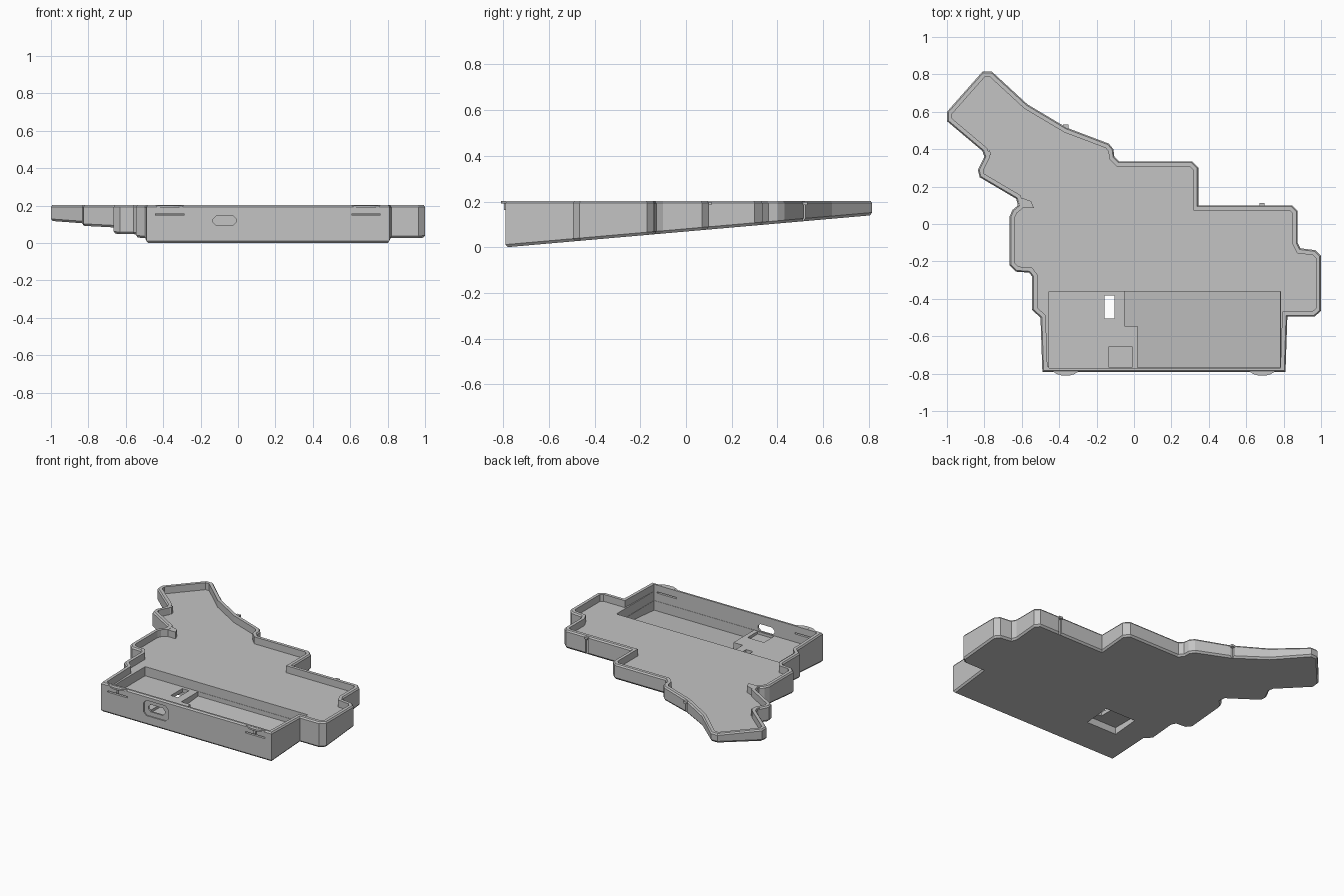
import bpy, bmesh
from mathutils import Vector

cube = bpy.data.objects.get("Cube")
if cube:
    bpy.data.objects.remove(cube, do_unlink=True)

grey = bpy.data.materials.new("mid_grey")
grey.use_nodes = True
grey.diffuse_color = (0.55, 0.55, 0.55, 1)
grey.node_tree.nodes["Principled BSDF"].inputs["Base Color"].default_value = (0.55, 0.55, 0.55, 1)

RIM = 0.203


def underside(y):
    return (y + 0.79) * 0.0875


def inset(points, d):
    """Move every edge of a counter-clockwise outline inwards by d."""
    result = []
    for i, p in enumerate(points):
        p = Vector(p)
        a = (p - Vector(points[i - 1])).normalized()
        b = (Vector(points[(i + 1) % len(points)]) - p).normalized()
        na, nb = Vector((-a.y, a.x)), Vector((-b.y, b.x))
        result.append(p + (na + nb) * d / (1 + na.dot(nb)))
    return result


def loft(name, rings):
    """Closed solid from stacked rings of 3D points, faces turned outwards."""
    bm = bmesh.new()
    loops = [[bm.verts.new(p) for p in ring] for ring in rings]
    bm.faces.new(loops[0][::-1])
    bm.faces.new(loops[-1])
    for low, high in zip(loops, loops[1:]):
        for i in range(len(low)):
            j = (i + 1) % len(low)
            bm.faces.new((low[i], low[j], high[j], high[i]))
    bm.normal_update()
    if bm.calc_volume(signed=True) < 0:
        bmesh.ops.reverse_faces(bm, faces=bm.faces)
    mesh = bpy.data.meshes.new(name)
    bm.to_mesh(mesh)
    bm.free()
    mesh.materials.append(grey)
    obj = bpy.data.objects.new(name, mesh)
    bpy.context.collection.objects.link(obj)
    return obj


def prism(name, points, z0, z1):
    """Vertical prism; z0 may be a height or a function of y."""
    low = z0 if callable(z0) else lambda y: z0
    return loft(name, [[(x, y, low(y)) for x, y in points], [(x, y, z1) for x, y in points]])


def box(name, x0, x1, y0, y1, z0, z1):
    return prism(name, [(x0, y0), (x1, y0), (x1, y1), (x0, y1)], z0, z1)


def port(name, x0, x1, z0, z1, c, y0, y1):
    """Prism along y with clipped corners."""
    pts = [(x0 + c, z0), (x1 - c, z0), (x1, z0 + c), (x1, z1 - c),
           (x1 - c, z1), (x0 + c, z1), (x0, z1 - c), (x0, z0 + c)]
    return loft(name, [[(x, y, z) for x, z in pts] for y in (y0, y1)])


def cut(target, cutter):
    cutter.hide_render = True
    mod = target.modifiers.new("cut", "BOOLEAN")
    mod.operation, mod.solver, mod.object = "DIFFERENCE", "EXACT", cutter
    bpy.context.view_layer.objects.active = target
    bpy.ops.object.modifier_apply(modifier=mod.name)
    bpy.data.objects.remove(cutter, do_unlink=True)


# Wedge-shaped outer body
outline = [
    (-0.49, -0.79), (0.81, -0.79), (0.82, -0.495), (0.965, -0.495),
    (1, -0.465), (1, -0.17), (0.97, -0.14), (0.89, -0.13), (0.875, -0.1),
    (0.875, 0.07), (0.845, 0.1), (0.345, 0.1), (0.345, 0.3), (0.31, 0.335),
    (-0.08, 0.335), (-0.105, 0.36), (-0.11, 0.4), (-0.135, 0.43), (-0.36, 0.515),
    (-0.57, 0.64), (-0.76, 0.815), (-0.81, 0.815), (-1, 0.6), (-1, 0.55),
    (-0.81, 0.39), (-0.8, 0.36), (-0.835, 0.29), (-0.825, 0.25), (-0.63, 0.135),
    (-0.62, 0.1), (-0.65, 0.075), (-0.665, 0.04), (-0.665, -0.22), (-0.63, -0.255),
    (-0.56, -0.26), (-0.545, -0.28), (-0.545, -0.46), (-0.5, -0.5)]
base, top = inset(outline, 0.01), inset(outline, 0.007)
case = loft("case_body", [
    [(x, y, underside(y)) for x, y in base],
    [(x, y, underside(y) + 0.012) for x, y in outline],
    [(x, y, RIM - 0.01) for x, y in outline],
    [(x, y, RIM) for x, y in top]])

# Main cavity, electronics shelf and deeper battery bay
cut(case, prism("cavity", inset(outline, 0.028), 0.155, 0.3))
cut(case, box("shelf", -0.455, 0.782, -0.77, -0.36, 0.092, 0.31))
bay = [(0.02, -0.768), (0.78, -0.768), (0.78, -0.362), (-0.05, -0.362),
       (-0.05, -0.545), (0.02, -0.545)]
cut(case, prism("bay", bay, lambda y: underside(y) + 0.024, 0.13))

# Connector seat, underside recess and switch slot
cut(case, box("connector_seat", -0.135, -0.01, -0.766, -0.655, 0.074, 0.12))
cut(case, box("under_recess", -0.32, -0.09, -0.56, -0.375, -0.1, 0.067))
cut(case, box("switch_slot", -0.157, -0.105, -0.505, -0.382, 0.05, 0.13))

# Port opening with its shallow surround
cut(case, port("port_surround", -0.165, 0.02, 0.065, 0.17, 0.02, -0.85, -0.782))
cut(case, port("port_slot", -0.135, -0.008, 0.095, 0.145, 0.018, -0.84, -0.74))

# Front latches: slit below, thin curved lip and stem
for i, x in enumerate((-0.365, 0.685)):
    cut(case, box("latch_slit", x - 0.075, x + 0.075, -0.84, -0.74, 0.148, 0.157))
    lip = [(x - 0.075, -0.785), (x - 0.045, -0.803), (x - 0.02, -0.81),
           (x + 0.02, -0.81), (x + 0.045, -0.803), (x + 0.075, -0.785)]
    prism(f"latch_lip_{i}", lip, 0.191, RIM - 0.001)
    box(f"latch_stem_{i}", x - 0.008, x + 0.008, -0.797, -0.785, 0.163, 0.195)

# Rear catches: groove in the wall topped by a small tab
for i, (x, y) in enumerate(((-0.365, 0.52), (0.685, 0.1))):
    cut(case, box("catch_groove", x - 0.009, x + 0.009, y - 0.01, y + 0.05, 0.05, 0.185))
    box(f"catch_tab_{i}", x - 0.014, x + 0.014, y - 0.012, y + 0.012, 0.185, RIM - 0.004)

# Thickened inner wall corners
prism("corner_block_lower", [(-0.625, 0.085), (-0.535, 0.085), (-0.55, 0.122),
                             (-0.595, 0.138), (-0.62, 0.13)], 0.15, RIM - 0.002)
prism("corner_block_upper", [(-0.803, 0.345), (-0.765, 0.37), (-0.77, 0.392),
                             (-0.8, 0.39)], 0.15, RIM - 0.002)
